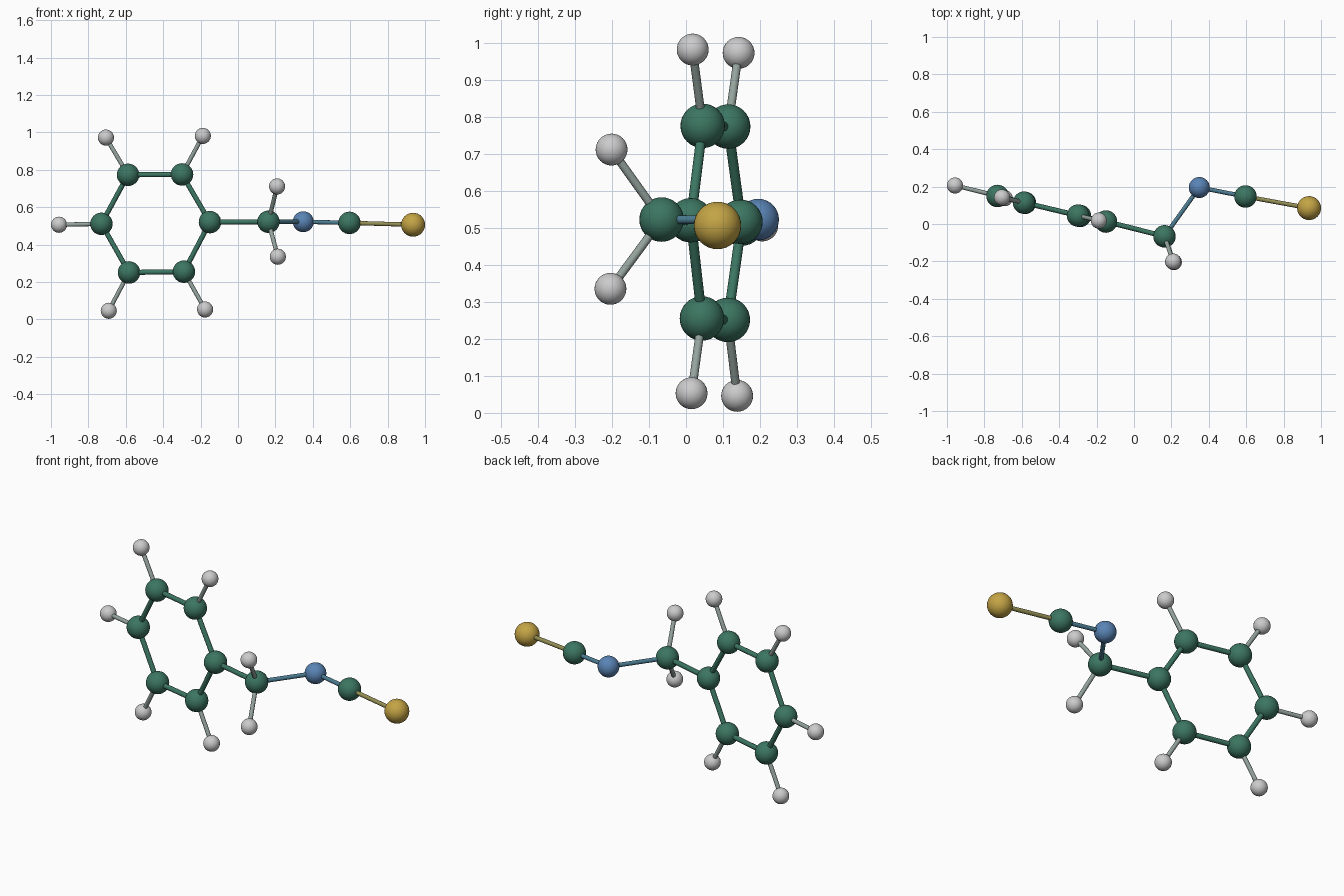
import bpy
from mathutils import Vector

if "Cube" in bpy.data.objects:
    bpy.data.objects.remove(bpy.data.objects["Cube"])

# Element: (ball radius, colour)
ELEMENTS = {
    "carbon": (0.060, (0.045, 0.18, 0.12)),
    "nitrogen": (0.056, (0.10, 0.23, 0.46)),
    "sulfur": (0.064, (0.55, 0.37, 0.06)),
    "hydrogen": (0.043, (0.55, 0.55, 0.55)),
}

# Atom: (element, position)
ATOMS = {
    "ring_1": ("carbon", (-0.15, 0.013, 0.52)),
    "ring_2": ("carbon", (-0.299, 0.045, 0.775)),
    "ring_3": ("carbon", (-0.588, 0.114, 0.773)),
    "ring_4": ("carbon", (-0.73, 0.150, 0.511)),
    "ring_5": ("carbon", (-0.583, 0.113, 0.251)),
    "ring_6": ("carbon", (-0.289, 0.043, 0.255)),
    "bridge": ("carbon", (0.163, -0.066, 0.522)),
    "nitrogen": ("nitrogen", (0.349, 0.195, 0.522)),
    "chain": ("carbon", (0.596, 0.147, 0.516)),
    "sulfur": ("sulfur", (0.936, 0.085, 0.506)),
    "bridge_h_top": ("hydrogen", (0.209, -0.201, 0.711)),
    "bridge_h_low": ("hydrogen", (0.213, -0.204, 0.335)),
    "ring_h_2": ("hydrogen", (-0.188, 0.018, 0.981)),
    "ring_h_3": ("hydrogen", (-0.706, 0.142, 0.972)),
    "ring_h_4": ("hydrogen", (-0.957, 0.206, 0.506)),
    "ring_h_5": ("hydrogen", (-0.691, 0.138, 0.046)),
    "ring_h_6": ("hydrogen", (-0.176, 0.015, 0.053)),
}

BONDS = [(f"ring_{i}", f"ring_{i % 6 + 1}") for i in range(1, 7)]
BONDS += [(f"ring_{i}", f"ring_h_{i}") for i in range(2, 7)]
BONDS += [("ring_1", "bridge"), ("bridge", "bridge_h_top"), ("bridge", "bridge_h_low"),
          ("bridge", "nitrogen"), ("nitrogen", "chain"), ("chain", "sulfur")]


def material(name, colour):
    mat = bpy.data.materials.get(name) or bpy.data.materials.new(name)
    mat.diffuse_color = (*colour, 1)
    mat.use_nodes = True
    mat.node_tree.nodes["Principled BSDF"].inputs["Base Color"].default_value = mat.diffuse_color
    return mat


def finish(name, mat):
    ob = bpy.context.object
    ob.name = name
    ob.data.materials.append(mat)
    bpy.ops.object.shade_smooth_by_angle()


# Atom balls
for name, (element, pos) in ATOMS.items():
    radius, colour = ELEMENTS[element]
    bpy.ops.mesh.primitive_uv_sphere_add(segments=32, ring_count=16, radius=radius, location=pos)
    finish(name + "_ball", material(element, colour))

# Bond rods, coloured halfway between the atoms they join
for a, b in BONDS:
    (ea, pa), (eb, pb) = ATOMS[a], ATOMS[b]
    pa, pb = Vector(pa), Vector(pb)
    radius = 0.0135 if ea == eb else 0.0115
    colour = (Vector(ELEMENTS[ea][1]) + Vector(ELEMENTS[eb][1])) / 2
    bpy.ops.mesh.primitive_cylinder_add(
        vertices=16, radius=radius, depth=(pb - pa).length, location=(pa + pb) / 2,
        rotation=(pb - pa).to_track_quat("Z", "Y").to_euler())
    finish(f"bond_{a}_{b}", material(f"bond_{ea}_{eb}", colour))
